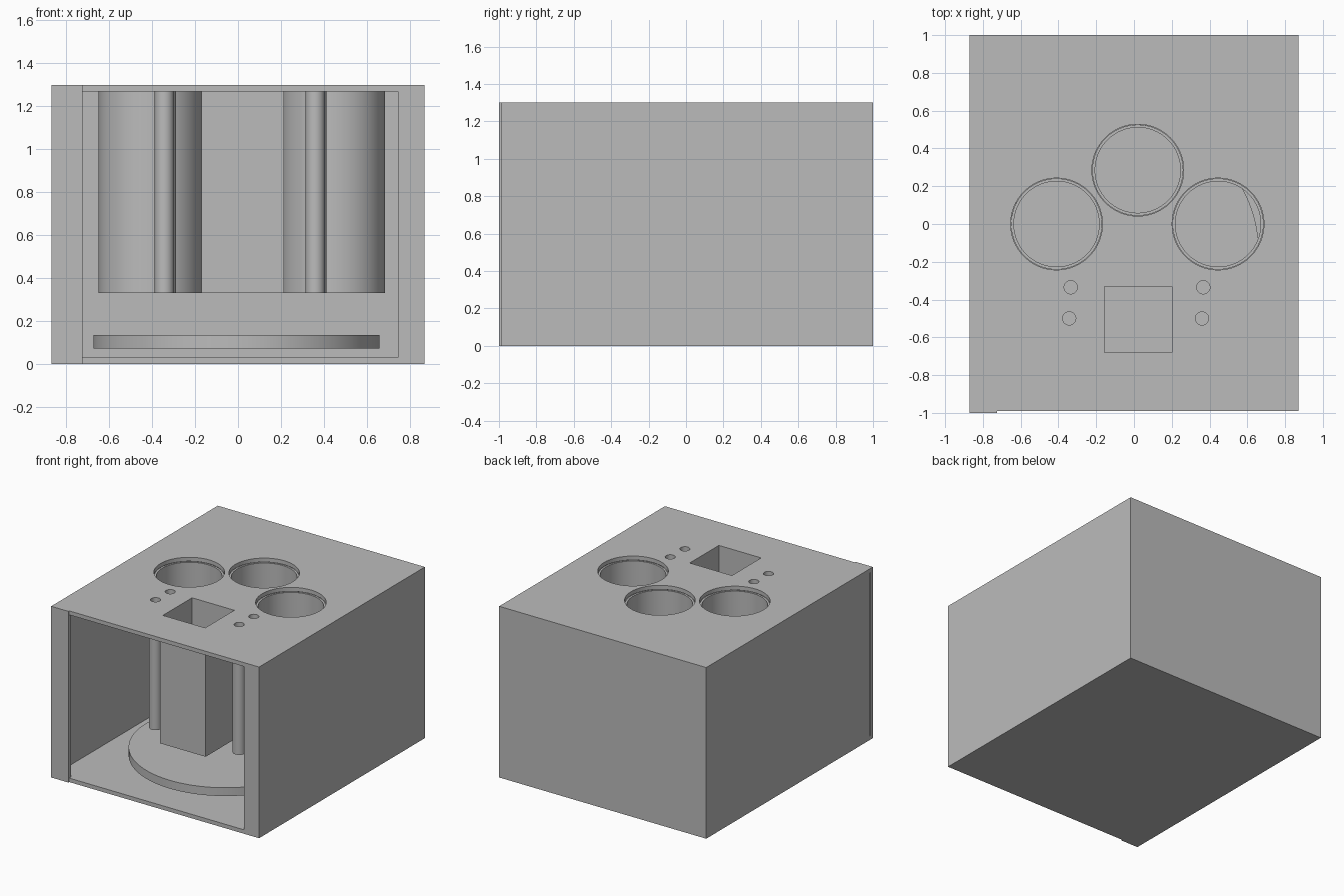
import bpy
import bmesh
import math

cube = bpy.data.objects.get("Cube")
if cube:
    bpy.data.objects.remove(cube, do_unlink=True)

grey = bpy.data.materials.new("plain grey")
grey.use_nodes = True
grey.diffuse_color = (0.5, 0.5, 0.5, 1)
grey.node_tree.nodes["Principled BSDF"].inputs["Base Color"].default_value = (0.5, 0.5, 0.5, 1)

W, FRONT, BACK, H, T = 0.87, -0.99, 1.0, 1.3, 0.03
TUBE_BOTTOM = 0.33


def circle(cx, cy, r, n=64):
    return [(cx + r * math.cos(2 * math.pi * i / n), cy + r * math.sin(2 * math.pi * i / n))
            for i in range(n)]


def rect(x0, x1, y0, y1):
    return [(x0, y0), (x1, y0), (x1, y1), (x0, y1)]


def add_prism(bm, outline, z0, z1):
    low, high = [[bm.verts.new((x, y, z)) for x, y in outline] for z in (z0, z1)]
    bm.faces.new(low[::-1])
    bm.faces.new(high)
    for i in range(len(low)):
        j = (i + 1) % len(low)
        bm.faces.new((low[i], low[j], high[j], high[i]))


def finish(name, bm, smooth=False):
    bmesh.ops.recalc_face_normals(bm, faces=bm.faces[:])
    mesh = bpy.data.meshes.new(name)
    bm.to_mesh(mesh)
    bm.free()
    mesh.materials.append(grey)
    ob = bpy.data.objects.new(name, mesh)
    bpy.context.collection.objects.link(ob)
    if smooth:
        bpy.ops.object.select_all(action='DESELECT')
        ob.select_set(True)
        bpy.context.view_layer.objects.active = ob
        bpy.ops.object.shade_smooth_by_angle(angle=math.radians(30))
    return ob


def prism(name, outline, z0, z1, smooth=False):
    bm = bmesh.new()
    add_prism(bm, outline, z0, z1)
    return finish(name, bm, smooth)


def sleeve(name, outer, inner, z0, z1, smooth=False):
    """Open-ended hollow prism between two matching outlines."""
    bm = bmesh.new()
    loops = [[bm.verts.new((x, y, z)) for x, y in pts]
             for pts, z in ((outer, z0), (outer, z1), (inner, z1), (inner, z0))]
    n = len(outer)
    for k in range(4):
        a, b = loops[k], loops[(k + 1) % 4]
        for i in range(n):
            j = (i + 1) % n
            bm.faces.new((a[i], a[j], b[j], b[i]))
    return finish(name, bm, smooth)


# Case: floor, walls and the two narrow front flanges
prism("floor_plate", rect(-W, W, FRONT, BACK), 0, T)
prism("back_wall", rect(-W, W, BACK - T, BACK), T, H - T)
prism("right_wall", rect(-W, -W + T, FRONT + T, BACK - T), T, H - T)
prism("left_wall", rect(W - T, W, FRONT + T, BACK - T), T, H - T)
prism("right_front_flange", rect(-W, -0.725, -1.0, FRONT + 0.02), 0, H)
prism("left_front_flange", rect(0.745, W, FRONT, FRONT + T), T, H - T)

# Turntable disc above the floor
prism("base_disc", circle(-0.007, -0.14, 0.667, 96), 0.072, 0.135, True)

# Hanging tubes, open at both ends
cups = [(-0.41, 0.0), (0.02, 0.285), (0.445, 0.0)]
pins = [(-0.335, -0.335), (-0.343, -0.5), (0.367, -0.335), (0.36, -0.5)]
for i, (x, y) in enumerate(cups):
    sleeve(f"large_tube_{i + 1}", circle(x, y, 0.241), circle(x, y, 0.226),
           TUBE_BOTTOM, H - T, True)
for i, (x, y) in enumerate(pins):
    sleeve(f"small_tube_{i + 1}", circle(x, y, 0.045, 32), circle(x, y, 0.035, 32),
           TUBE_BOTTOM, H - T, True)
slot = rect(-0.155, 0.2, -0.68, -0.33)
sleeve("square_tube", rect(-0.169, 0.214, -0.694, -0.316), slot, TUBE_BOTTOM, H - T)

# Top plate with matching openings
top = prism("top_plate", rect(-W, W, FRONT, BACK), H - T, H)
bm = bmesh.new()
holes = [circle(x, y, 0.243) for x, y in cups] + [circle(x, y, 0.035, 32) for x, y in pins] + [slot]
for outline in holes:
    add_prism(bm, outline, H - 0.1, H + 0.1)
cutter = finish("hole_cutter", bm)
cutter.hide_render = True
mod = top.modifiers.new("holes", 'BOOLEAN')
mod.operation = 'DIFFERENCE'
mod.solver = 'EXACT'
mod.object = cutter
bpy.ops.object.select_all(action='DESELECT')
top.select_set(True)
bpy.context.view_layer.objects.active = top
bpy.ops.object.modifier_apply(modifier=mod.name)
bpy.data.objects.remove(cutter, do_unlink=True)
bpy.ops.object.shade_smooth_by_angle(angle=math.radians(30))
